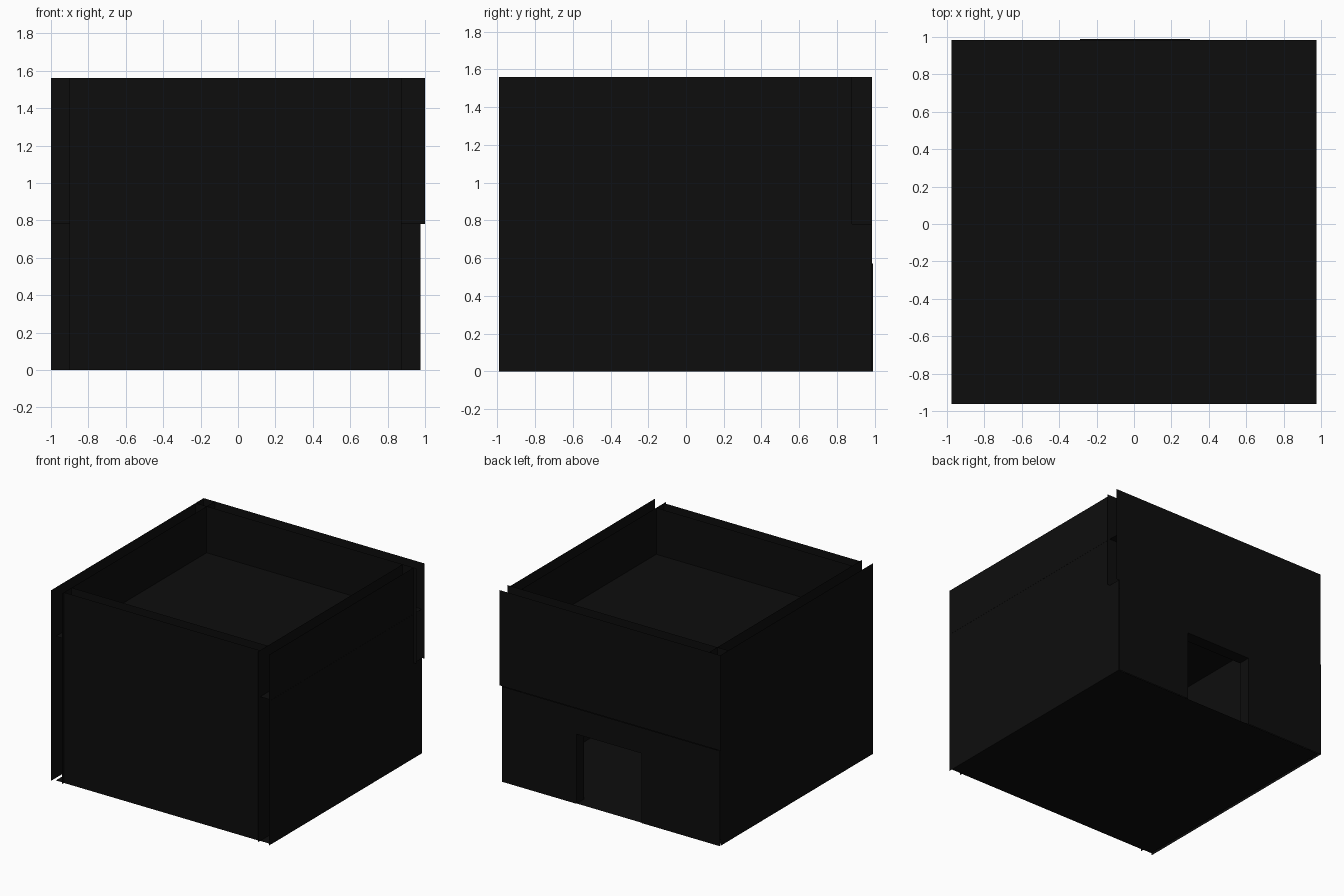
import bpy
import bmesh

default_cube = bpy.data.objects.get("Cube")
if default_cube:
    bpy.data.objects.remove(default_cube, do_unlink=True)

# Single near-black paint
black = bpy.data.materials.new("matte_black")
black.use_nodes = True
colour = (0.004, 0.004, 0.004, 1)
black.diffuse_color = colour
black.node_tree.nodes["Principled BSDF"].inputs["Base Color"].default_value = colour

HEIGHT = 1.56
STOREY = 0.78


def finish(name, bm):
    mesh = bpy.data.meshes.new(name)
    bm.to_mesh(mesh)
    bm.free()
    mesh.materials.append(black)
    obj = bpy.data.objects.new(name, mesh)
    bpy.context.collection.objects.link(obj)
    return obj


def wall(name, axis, span, outer, inner, z0, z1, door=None):
    """Hollow wall: an outer and an inner skin, open at its edges."""
    a, b = span
    outline = [(a, z0), (a, z1), (b, z1), (b, z0)]
    if door:
        left, right, top = door
        outline += [(right, z0), (right, top), (left, top), (left, z0)]

    def place(along, depth, z):
        return (along, depth, z) if axis == "x" else (depth, along, z)

    bm = bmesh.new()
    skins = []
    for depth, flip in ((outer, False), (inner, True)):
        verts = [bm.verts.new(place(p, depth, z)) for p, z in outline]
        skins.append(verts)
        face = bm.faces.new(verts)
        # Point each skin away from the middle of the wall
        face.normal_update()
        direction = face.normal[1 if axis == "x" else 0]
        away = outer - inner if not flip else inner - outer
        if direction * away < 0:
            face.normal_flip()
    if door:
        # Jambs and head of the doorway
        for i, j in ((4, 5), (5, 6), (6, 7)):
            bm.faces.new((skins[0][i], skins[0][j], skins[1][j], skins[1][i]))
    return finish(name, bm)


def slab(name, z, up):
    x0, x1, y0, y1 = -0.976, 0.976, -0.963, 0.985
    bm = bmesh.new()
    corners = [(x0, y0), (x1, y0), (x1, y1), (x0, y1)]
    face = bm.faces.new([bm.verts.new((x, y, z)) for x, y in corners])
    if not up:
        face.normal_flip()
    return finish(name, bm)


# Floor and sunken roof
slab("floor", 0, False)
slab("roof", 1.18, True)

# Front and side walls
wall("front_wall", "x", (-0.9, 0.875), -0.965, -0.865, 0, HEIGHT)
wall("right_side_wall", "y", (-0.99, 0.985), -1.0, -0.9, 0, HEIGHT)
wall("left_side_lower_wall", "y", (-0.99, 0.985), 0.975, 0.875, 0, STOREY)
wall("left_side_upper_wall", "y", (-0.99, 0.88), 0.975, 0.875, STOREY, HEIGHT)

# Back wall in two storeys, with the doorway below
wall("back_lower_wall", "x", (-1.0, 0.975), 0.99, 0.89, 0, STOREY, door=(-0.29, 0.3, 0.57))
wall("back_upper_wall", "x", (-1.0, 1.0), 0.985, 0.88, STOREY, HEIGHT)
